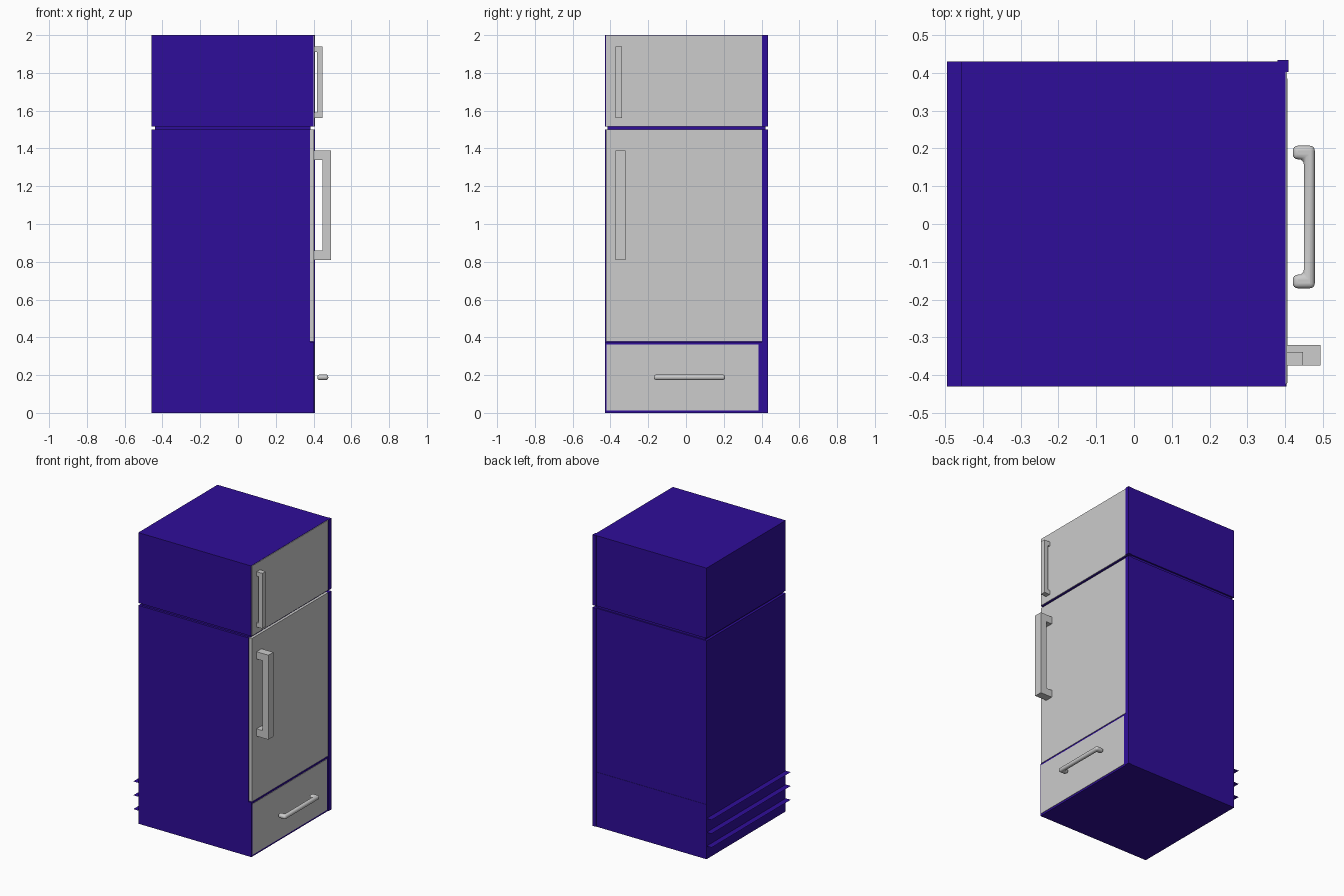
import bpy
import bmesh
from mathutils import Vector

cube = bpy.data.objects.get("Cube")
if cube:
    bpy.data.objects.remove(cube, do_unlink=True)


def material(name, color):
    mat = bpy.data.materials.new(name)
    mat.use_nodes = True
    mat.diffuse_color = color
    mat.node_tree.nodes["Principled BSDF"].inputs["Base Color"].default_value = color
    return mat


BLUE = material("deep blue", (0.028, 0.004, 0.32, 1))
GREY = material("light grey", (0.604, 0.604, 0.604, 1))


def finish(name, bm, mat):
    bmesh.ops.recalc_face_normals(bm, faces=bm.faces)
    mesh = bpy.data.meshes.new(name)
    bm.to_mesh(mesh)
    bm.free()
    mesh.materials.append(mat)
    obj = bpy.data.objects.new(name, mesh)
    bpy.context.collection.objects.link(obj)
    return obj


def box(name, x, y, z, mat):
    """Box from (min, max) ranges on each axis."""
    bm = bmesh.new()
    bmesh.ops.create_cube(bm, size=1)
    for v in bm.verts:
        v.co = [a + (b - a) * (c + 0.5) for (a, b), c in zip((x, y, z), v.co)]
    return finish(name, bm, mat)


def handle(name, x, along, across, grip, foot, axis):
    """Bracket outline in the x / axis plane, extruded across the third axis."""
    (x0, x1), (a0, a1), (c0, c1) = x, along, across
    xi = x1 - grip
    outline = [(x0, a0), (x1, a0), (x1, a1), (x0, a1),
               (x0, a1 - foot), (xi, a1 - foot), (xi, a0 + foot), (x0, a0 + foot)]
    bm = bmesh.new()
    verts = [bm.verts.new((u, c0, a) if axis == "z" else (u, a, c0)) for u, a in outline]
    face = bm.faces.new(verts)
    ext = bmesh.ops.extrude_face_region(bm, geom=[face])
    move = Vector((0, c1 - c0, 0) if axis == "z" else (0, 0, c1 - c0))
    bmesh.ops.translate(bm, vec=move,
                        verts=[g for g in ext["geom"] if isinstance(g, bmesh.types.BMVert)])
    return finish(name, bm, GREY)


# Cabinet: drawer case, main compartment, recessed seam, freezer
back, side = -0.457, (-0.43, 0.43)
box("drawer_case", (back, 0.403), side, (0, 0.375), BLUE)
box("main_cabinet", (back, 0.38), (-0.43, 0.428), (0.375, 1.5), BLUE)
box("seam_core", (-0.44, 0.385), (-0.415, 0.42), (1.49, 1.53), BLUE)
box("freezer_cabinet", (back, 0.4), side, (1.517, 2), BLUE)

# Door fronts
box("main_door", (0.38, 0.403), (-0.423, 0.402), (0.378, 1.5), GREY)
box("freezer_door", (0.399, 0.404), (-0.423, 0.402), (1.517, 1.998), GREY)
box("drawer_front", (0.4, 0.406), (-0.42, 0.385), (0.013, 0.363), GREY)

# Hinge columns on the rear edge of the doors
for name, z in (("lower_hinge_column", (0, 1.5)), ("upper_hinge_column", (1.517, 2))):
    box(name, (0.38, 0.408), (0.402, 0.433), z, BLUE)

# Thin cooling fins on the far side
for i in range(3):
    z = 0.09 + i * 0.095
    bm = bmesh.new()
    bm.faces.new([bm.verts.new(p) for p in (
        (-0.495, -0.43, z), (back, -0.43, z), (back, 0.43, z), (-0.495, 0.43, z))])
    finish(f"cooling_fin_{i + 1}", bm, BLUE)

# Square door handles
handle("freezer_handle", (0.402, 0.447), (1.56, 1.94), (-0.374, -0.338), 0.03, 0.03, "z")
handle("main_handle", (0.402, 0.493), (0.81, 1.39), (-0.374, -0.32), 0.046, 0.05, "z")

# Rounded drawer handle
pull = handle("drawer_handle", (0.42, 0.478), (-0.17, 0.207), (0.174, 0.203), 0.029, 0.036, "y")
bevel = pull.modifiers.new("rounding", "BEVEL")
bevel.width = 0.013
bevel.segments = 4
bevel.limit_method = "ANGLE"
bpy.ops.object.select_all(action="DESELECT")
pull.select_set(True)
bpy.context.view_layer.objects.active = pull
bpy.ops.object.shade_smooth_by_angle()
